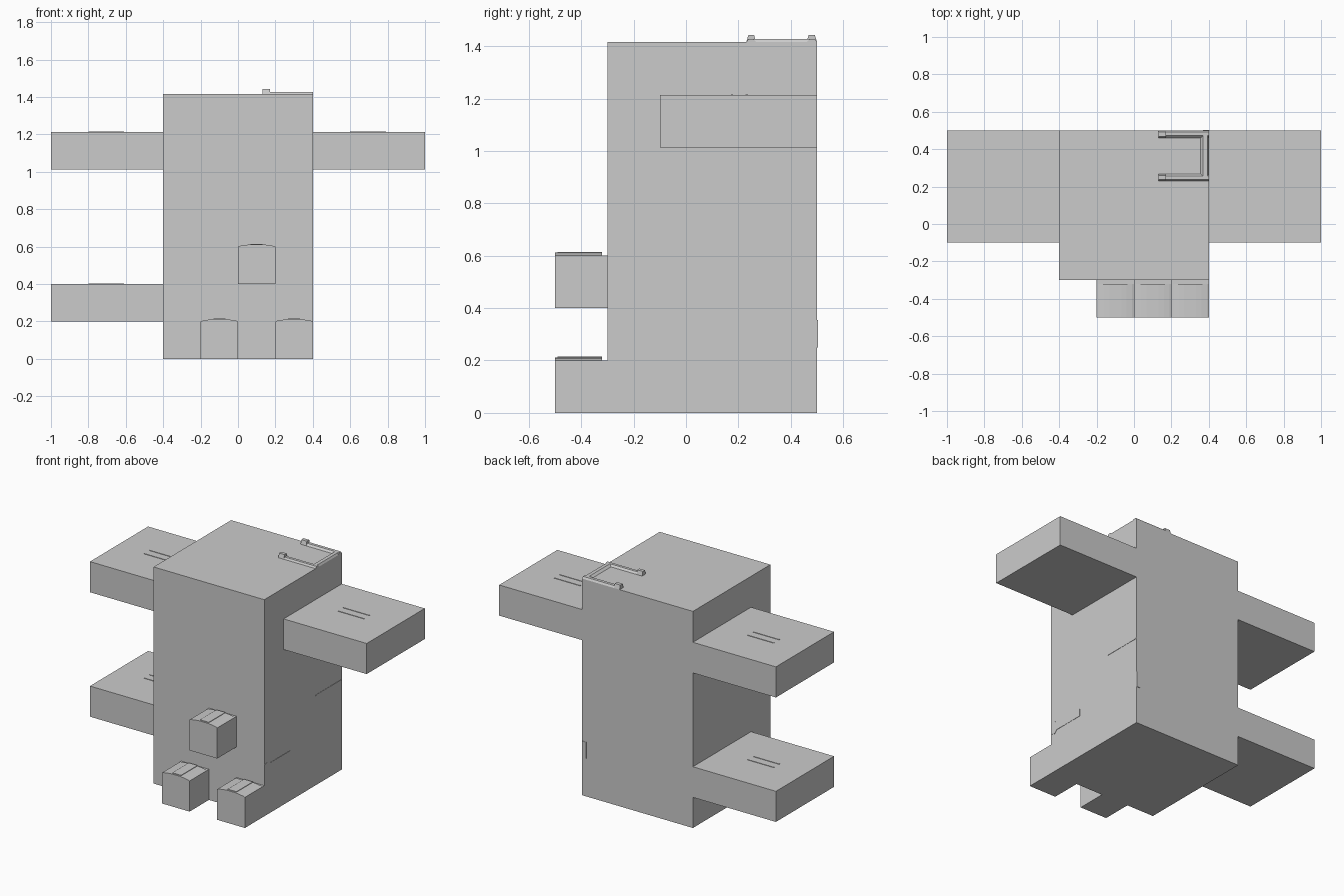
import bpy, bmesh

if "Cube" in bpy.data.objects:
    bpy.data.objects.remove(bpy.data.objects["Cube"])


def make_object(name, bm):
    bmesh.ops.recalc_face_normals(bm, faces=bm.faces)
    mesh = bpy.data.meshes.new(name)
    bm.to_mesh(mesh)
    bm.free()
    ob = bpy.data.objects.new(name, mesh)
    bpy.context.collection.objects.link(ob)
    return ob


def box(name, x, y, z):
    bm = bmesh.new()
    bmesh.ops.create_cube(bm, size=1)
    for v in bm.verts:
        for i, (a, b) in enumerate((x, y, z)):
            v.co[i] = a if v.co[i] < 0 else b
    return make_object(name, bm)


def prism(name, points, offset):
    """Extrude a closed 3D outline along an offset."""
    bm = bmesh.new()
    face = bm.faces.new([bm.verts.new(p) for p in points])
    ext = bmesh.ops.extrude_face_region(bm, geom=[face])
    moved = [g for g in ext["geom"] if isinstance(g, bmesh.types.BMVert)]
    bmesh.ops.translate(bm, verts=moved, vec=offset)
    return make_object(name, bm)


# Main tower block
box("tower", (-0.4, 0.4), (-0.3, 0.5), (0, 1.415))

# Side platforms, each with a pair of thin slats on top
for name, x0, z0 in (("upper_left", -1, 1.013), ("upper_right", 0.4, 1.013),
                     ("lower_left", -1, 0.2)):
    top = z0 + 0.2
    box(name + "_platform", (x0, x0 + 0.6), (-0.1, 0.5), (z0, top))
    s0 = x0 + 0.2
    for i, y in enumerate((0.172, 0.228)):
        box(f"{name}_slat_{i}", (s0, s0 + 0.19), (y, y + 0.008), (top, top + 0.003))

# Front blocks with a gently arched cap and a raised centre strip
cap = [(0, 0), (0.01, 0.004), (0.04, 0.009), (0.07, 0.012), (0.13, 0.012),
       (0.16, 0.009), (0.19, 0.004), (0.2, 0)]
for i, (x, z) in enumerate(((-0.2, 0), (0.2, 0), (0, 0.4))):
    box(f"front_block_{i}", (x, x + 0.2), (-0.5, -0.3), (z, z + 0.2))
    prism(f"arched_cap_{i}", [(x + a, -0.5, z + 0.2 + b) for a, b in cap],
          (0, 0.18, 0))
    box(f"cap_strip_{i}", (x + 0.068, x + 0.132), (-0.49, -0.32),
        (z + 0.21, z + 0.215))

# Roof rail: bevelled bars in a U that opens to the left
z = 1.415
for name, y0, y1, out in (("front", 0.23, 0.268, 1), ("rear", 0.5, 0.46, -1)):
    outline = [(0.13, y0, z), (0.13, y0 + 0.008 * out, z + 0.012),
               (0.13, y1 - 0.012 * out, z + 0.012), (0.13, y1, z)]
    prism(name + "_rail", outline, (0.27, 0, 0))
    lo, hi = min(y0, y1), max(y0, y1)
    knob = [(0.13, lo, z), (0.13, lo + 0.008, z + 0.027),
            (0.13, hi - 0.008, z + 0.027), (0.13, hi, z)]
    prism(name + "_rail_knob", knob, (0.04, 0, 0))
prism("cross_rail", [(0.355, 0.24, z), (0.37, 0.24, z + 0.012),
                     (0.393, 0.24, z + 0.012), (0.4, 0.24, z)], (0, 0.25, 0))

# Thin flared trim strip on the right wall and its end at the back corner
strip = [(-0.3, 0.27), (-0.265, 0.26), (-0.245, 0.28), (-0.03, 0.28),
         (-0.03, 0.328), (-0.245, 0.328), (-0.265, 0.345), (-0.3, 0.335)]
prism("wall_trim", [(0.4, y, h) for y, h in strip], (0.002, 0, 0))
box("back_trim", (0.37, 0.4), (0.5, 0.503), (0.25, 0.355))
box("wall_ledge", (0.4, 0.402), (0.23, 0.5), (0.585, 0.59))
